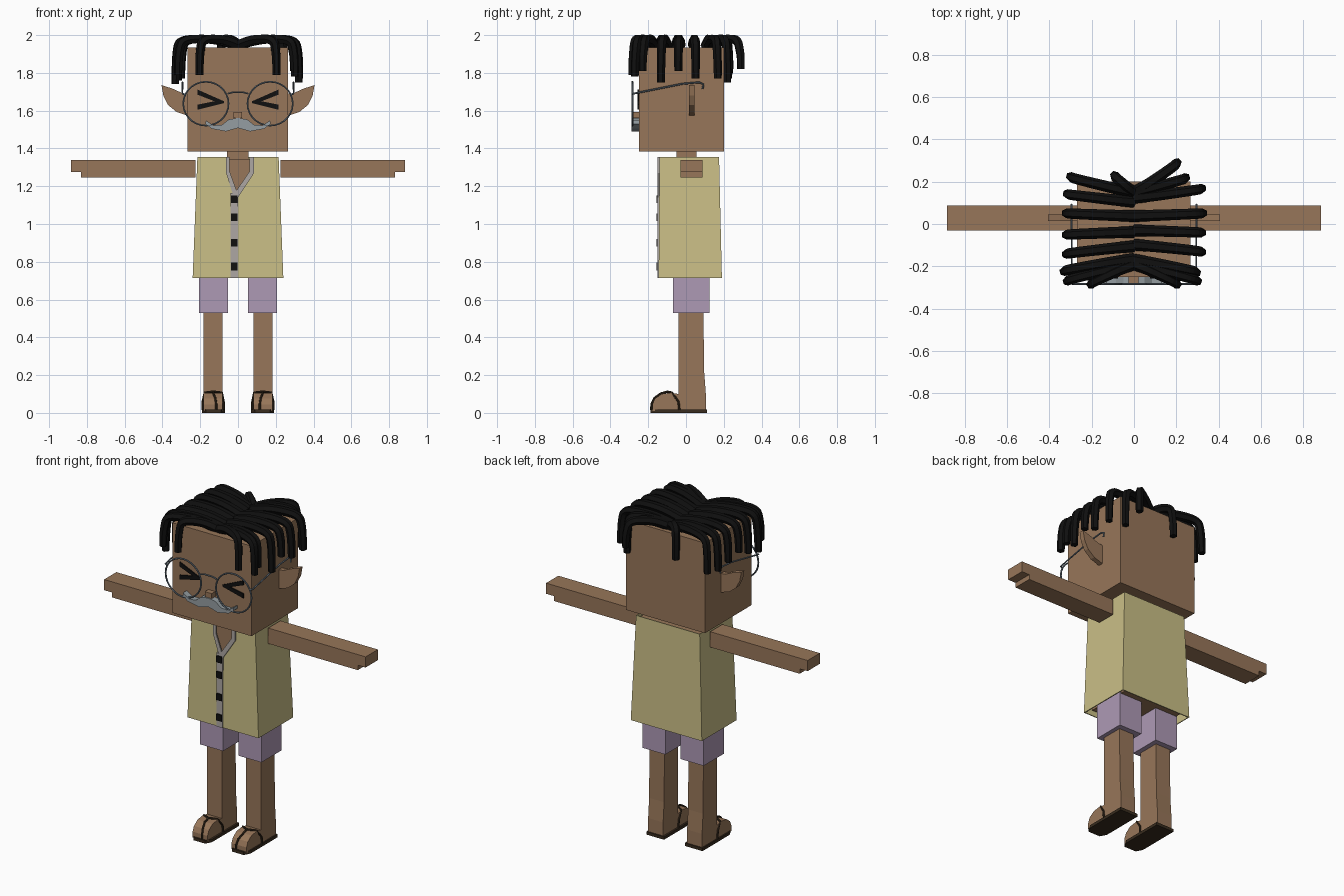
import bpy, bmesh, math
from mathutils import Vector

cube = bpy.data.objects.get("Cube")
if cube:
    bpy.data.objects.remove(cube, do_unlink=True)


def material(name, *rgb):
    m = bpy.data.materials.new(name)
    m.use_nodes = True
    m.diffuse_color = (*rgb, 1)
    bsdf = m.node_tree.nodes["Principled BSDF"]
    bsdf.inputs["Base Color"].default_value = (*rgb, 1)
    bsdf.inputs["Roughness"].default_value = 0.8
    return m


SKIN = material("brown skin", 0.31, 0.18, 0.1)
SHIRT = material("pale yellow cloth", 0.59, 0.52, 0.24)
SHORTS = material("lilac cloth", 0.42, 0.32, 0.46)
TRIM = material("light grey trim", 0.42, 0.39, 0.37)
GREY = material("grey whiskers", 0.3, 0.34, 0.36)
METAL = material("slate wire", 0.14, 0.18, 0.22)
BLACK = material("black", 0.005, 0.005, 0.005)
SOLE = material("dark leather", 0.04, 0.025, 0.013)


def add(name, mesh, mat):
    ob = bpy.data.objects.new(name, mesh)
    bpy.context.collection.objects.link(ob)
    if not mesh.materials:
        mesh.materials.append(mat)
    return ob


def prism(name, pts, axis, lo, hi, mat):
    """Extrude a flat outline from lo to hi along one axis."""
    def place(p, d):
        c = list(p)
        c.insert("xyz".index(axis), d)
        return c
    bm = bmesh.new()
    a = [bm.verts.new(place(p, lo)) for p in pts]
    b = [bm.verts.new(place(p, hi)) for p in pts]
    bm.faces.new(a)
    bm.faces.new(b[::-1])
    for i in range(len(a)):
        j = (i + 1) % len(a)
        bm.faces.new((a[j], a[i], b[i], b[j]))
    bmesh.ops.recalc_face_normals(bm, faces=bm.faces)
    mesh = bpy.data.meshes.new(name)
    bm.to_mesh(mesh)
    bm.free()
    return add(name, mesh, mat)


def box(name, x, y, z, mat):
    outline = [(x[0], y[0]), (x[1], y[0]), (x[1], y[1]), (x[0], y[1])]
    return prism(name, outline, "z", *z, mat)


def tube(name, pts, radius, mat, tip=1.0, kind="POLY", closed=False, sides=2):
    """Sweep a round section along a path, narrowing toward its tip."""
    cu = bpy.data.curves.new(name, "CURVE")
    cu.dimensions = "3D"
    cu.bevel_depth, cu.bevel_resolution = radius, sides
    cu.use_fill_caps = True
    cu.resolution_u = 4
    sp = cu.splines.new(kind)
    sp.points.add(len(pts) - 1)
    for i, (p, q) in enumerate(zip(sp.points, pts)):
        p.co = (*q, 1)
        p.radius = 1 + (tip - 1) * i / (len(pts) - 1)
    sp.use_cyclic_u = closed
    sp.use_endpoint_u = True
    sp.order_u = 3
    sp.use_smooth = False
    ob = add(name + "_path", cu, mat)
    mesh = bpy.data.meshes.new_from_object(
        ob.evaluated_get(bpy.context.evaluated_depsgraph_get()))
    bpy.data.objects.remove(ob, do_unlink=True)
    return add(name, mesh, mat)


# Head, neck, torso
box("head", (-0.268, 0.266), (-0.25, 0.2), (1.385, 1.935), SKIN)
box("neck", (-0.058, 0.055), (-0.05, 0.055), (1.33, 1.4), SKIN)
box("torso", (-0.2, 0.2), (-0.122, 0.16), (0.735, 1.345), SKIN)
box("nose", (-0.025, 0.022), (-0.285, -0.245), (1.562, 1.593), SKIN)

# Shirt: flared open shell with a V neck
TOP, HEM = 1.355, 0.715


def on_front(x, z):
    return (x, -0.14 - 0.005 * (TOP - z) / (TOP - HEM), z)


bm = bmesh.new()
fbl, fbr, ftr, ftl = [bm.verts.new(on_front(*p)) for p in
                      ((-0.24, HEM), (0.24, HEM), (0.215, TOP), (-0.215, TOP))]
bbl, bbr, btr, btl = [bm.verts.new(p) for p in
                      ((-0.24, 0.19, HEM), (0.24, 0.19, HEM), (0.215, 0.175, TOP), (-0.215, 0.175, TOP))]
vneck = [bm.verts.new(on_front(*p)) for p in
         ((0.07, TOP), (0.07, 1.275), (-0.01, 1.165), (-0.052, 1.275), (-0.052, TOP))]
for loop in ([fbl, fbr, ftr] + vneck + [ftl], [fbr, bbr, btr, ftr],
             [bbr, bbl, btl, btr], [bbl, fbl, ftl, btl]):
    bm.faces.new(loop)
mesh = bpy.data.meshes.new("shirt")
bm.to_mesh(mesh)
bm.free()
shirt = add("shirt", mesh, SHIRT)
solid = shirt.modifiers.new("thickness", "SOLIDIFY")
solid.thickness, solid.offset = 0.008, -1

# Collar trim, button strip and buttons
prism("left_collar", [(0.085, TOP), (0.085, 1.27), (0, 1.14), (-0.02, 1.16),
                      (0.062, 1.28), (0.062, TOP)], "y", -0.15, -0.141, TRIM)
prism("right_collar", [(-0.063, TOP), (-0.063, 1.27), (-0.025, 1.15), (-0.005, 1.17),
                       (-0.045, 1.28), (-0.045, TOP)], "y", -0.149, -0.141, TRIM)
box("button_strip", (-0.04, 0), (-0.15, -0.141), (HEM, 1.165), TRIM)
for i, z in enumerate((1.13, 1.035, 0.9, 0.775)):
    box(f"button_{i + 1}", (-0.037, -0.003), (-0.157, -0.148), (z - 0.02, z + 0.02), BLACK)

# Moustache: half outline mirrored into a full one
half = [(0, 1.562), (0.05, 1.553), (0.085, 1.525), (0.13, 1.522), (0.17, 1.548),
        (0.172, 1.53), (0.14, 1.505), (0.1, 1.497), (0.065, 1.49), (0.03, 1.5), (0, 1.508)]
prism("moustache", half + [(-x, z) for x, z in half[-2:0:-1]], "y", -0.288, -0.249, GREY)

# Parts that repeat on both sides
for side, s in (("right", -1), ("left", 1)):
    def flip(pts):
        return [(s * p[0], *p[1:]) for p in pts]

    # Arm with a stepped hand
    prism(side + "_arm", flip([(0.225, 1.245), (0.83, 1.245), (0.83, 1.275), (0.883, 1.275),
                               (0.883, 1.34), (0.225, 1.34)]), "y", -0.03, 0.088, SKIN)

    # Leg and foot in one side profile
    box(side + "_shorts_leg", (s * 0.052, s * 0.207), (-0.07, 0.125), (0.53, 0.75), SHORTS)
    prism(side + "_leg", [(-0.04, 0.55), (-0.04, 0.1), (-0.08, 0.107), (-0.13, 0.1), (-0.165, 0.075),
                          (-0.178, 0.045), (-0.178, 0.01), (0.105, 0.01), (0.105, 0.1),
                          (0.096, 0.22), (0.092, 0.55)], "x", s * 0.081, s * 0.182, SKIN)

    # Sandal
    prism(side + "_sole", flip([(0.07, 0.112), (0.07, -0.15), (0.09, -0.188), (0.17, -0.188),
                                (0.19, -0.15), (0.19, 0.112)]), "z", 0, 0.018, SOLE)
    tube(side + "_cross_strap", flip([(0.075, -0.035, 0.015), (0.076, -0.04, 0.06), (0.085, -0.075, 0.108),
                                      (0.13, -0.1, 0.113), (0.177, -0.075, 0.108),
                                      (0.187, -0.04, 0.06), (0.188, -0.035, 0.015)]), 0.006, SOLE)
    tube(side + "_toe_strap", flip([(0.13, -0.1, 0.112), (0.13, -0.135, 0.102), (0.12, -0.168, 0.078),
                                    (0.115, -0.183, 0.045), (0.115, -0.184, 0.015)]), 0.006, SOLE)

    # Pointed ear
    prism(side + "_ear", flip([(0.26, 1.69), (0.295, 1.693), (0.35, 1.718), (0.405, 1.735), (0.395, 1.68),
                               (0.37, 1.63), (0.325, 1.593), (0.26, 1.572)]), "y", 0.015, 0.045, SKIN)

    # Squeezed-shut eye
    prism(side + "_eye", flip([(0.075, 1.65), (0.215, 1.712), (0.215, 1.685), (0.125, 1.65),
                               (0.215, 1.632), (0.215, 1.605), (0.075, 1.64)]), "y", -0.257, -0.249, BLACK)

    # Spectacle rim and temple with hook
    ring = [(s * 0.17 + 0.12 * math.cos(a), -0.284, 1.637 + 0.116 * math.sin(a))
            for a in (math.tau * i / 28 for i in range(28))]
    tube(side + "_rim", ring, 0.005, METAL, closed=True, sides=1)
    tube(side + "_temple", flip([(0.278, -0.284, 1.685), (0.294, -0.28, 1.69), (0.294, -0.02, 1.742),
                                 (0.294, 0.07, 1.75), (0.294, 0.092, 1.74), (0.294, 0.088, 1.715)]),
         0.005, METAL, sides=1)

tube("spectacle_bridge", [(-0.055, -0.284, 1.69), (-0.025, -0.284, 1.698), (0.025, -0.284, 1.698),
                          (0.055, -0.284, 1.69)], 0.005, METAL, sides=1)

# Hair locks: each runs from the centre parting over the edge and hangs (tip x, y, z)
LOCKS = [(-0.295, 0.22, 1.77), (-0.31, 0.14, 1.76), (-0.315, 0.05, 1.78), (-0.315, -0.05, 1.8),
         (-0.315, -0.14, 1.76), (-0.325, -0.22, 1.74), (-0.31, -0.265, 1.79), (-0.2, -0.28, 1.79),
         (-0.09, 0.225, 1.8), (0.2, 0.285, 1.82), (0.24, 0.215, 1.75), (0.315, 0.165, 1.77),
         (0.32, 0.05, 1.77), (0.315, -0.04, 1.81), (0.315, -0.13, 1.75), (0.29, -0.225, 1.81),
         (0.295, -0.265, 1.78), (0.2, -0.28, 1.79)]
for i, (x, y, z) in enumerate(LOCKS):
    root = max(-0.19, min(0.15, y * 0.75))
    path = [(0, root, 1.945), (0.25 * x, root + 0.2 * (y - root), 1.97),
            (0.6 * x, root + 0.55 * (y - root), 1.982),
            (0.95 * x, root + 0.92 * (y - root), 1.975),
            (x, y, 1.92), (x * 1.02, y * 1.02, z + 0.06), (x * 1.02, y * 1.02, z)]
    tube(f"hair_lock_{i + 1}", path, 0.028, BLACK, tip=0.75, kind="NURBS", sides=1)
